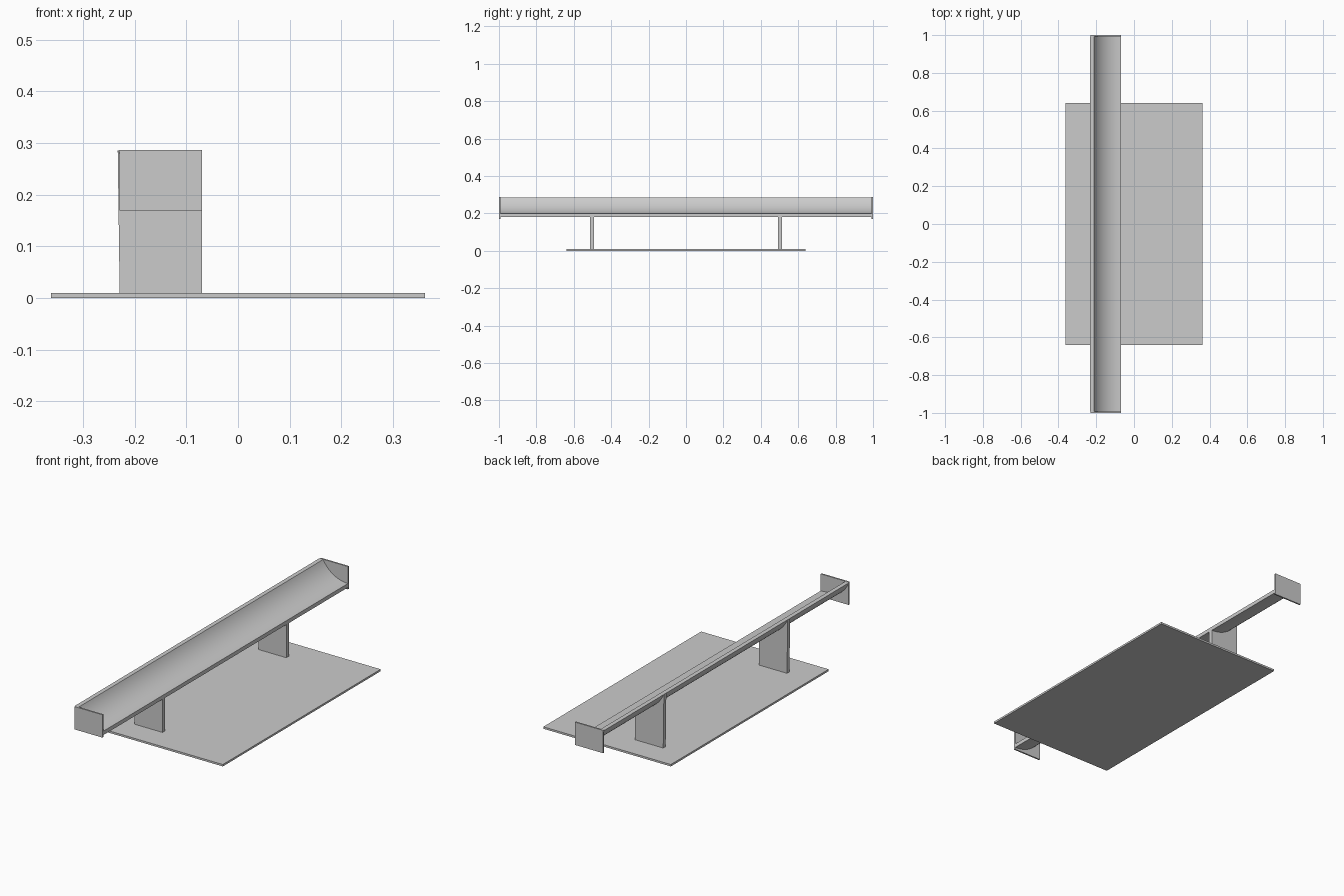
import bpy, math

if "Cube" in bpy.data.objects:
    bpy.data.objects.remove(bpy.data.objects["Cube"])

X0, X1 = -0.228, -0.07          # depth range of trough, legs and end plates
CZ, R_IN, R_OUT = 0.358, 0.158, 0.178   # trough arc centre height and radii
TOP = 0.286


def box(name, x0, x1, y0, y1, z0, z1):
    bpy.ops.mesh.primitive_cube_add(size=1, location=((x0 + x1) / 2, (y0 + y1) / 2, (z0 + z1) / 2))
    ob = bpy.context.object
    ob.name = name
    ob.scale = (x1 - x0, y1 - y0, z1 - z0)
    bpy.ops.object.transform_apply(location=False, rotation=False, scale=True)
    return ob


def arc(r, n=24):
    # from the front lip (bottom of the circle) up to the rear rim
    end = math.acos((CZ - TOP) / r)
    return [(X1 - r * math.sin(end * i / n), CZ - r * math.cos(end * i / n)) for i in range(n + 1)]


def extrude(name, profile, y0, y1):
    # closed x-z profile extruded along y
    n = len(profile)
    verts = [(x, y, z) for y in (y0, y1) for x, z in profile]
    faces = [(i, i + n, (i + 1) % n + n, (i + 1) % n) for i in range(n)]
    faces += [tuple(range(n)), tuple(reversed(range(n, 2 * n)))]
    me = bpy.data.meshes.new(name)
    me.from_pydata(verts, [], faces)
    ob = bpy.data.objects.new(name, me)
    bpy.context.collection.objects.link(ob)
    bpy.ops.object.select_all(action='DESELECT')
    ob.select_set(True)
    bpy.context.view_layer.objects.active = ob
    bpy.ops.object.mode_set(mode='EDIT')
    bpy.ops.mesh.select_all(action='SELECT')
    bpy.ops.mesh.normals_make_consistent(inside=False)
    bpy.ops.object.mode_set(mode='OBJECT')
    bpy.ops.object.shade_smooth_by_angle(angle=math.radians(30))
    return ob


# base plate
box("base_plate", -0.362, 0.362, -0.64, 0.64, 0, 0.01)

# curved trough, open to the right and above
extrude("curved_trough", arc(R_IN) + arc(R_OUT)[::-1], -0.992, 0.992)

# end plates and legs whose tops follow the trough's underside
for s, side in ((-1, "front"), (1, "back")):
    y0, y1 = sorted((s * 0.992, s * 1.0))
    box(side + "_end_plate", X0 - 0.001, X1, y0, y1, 0.17, 0.287)
    extrude(side + "_leg", arc(R_OUT) + [(X0 - 0.001, 0.01), (X1, 0.01)], s * 0.502 - 0.01, s * 0.502 + 0.01)
